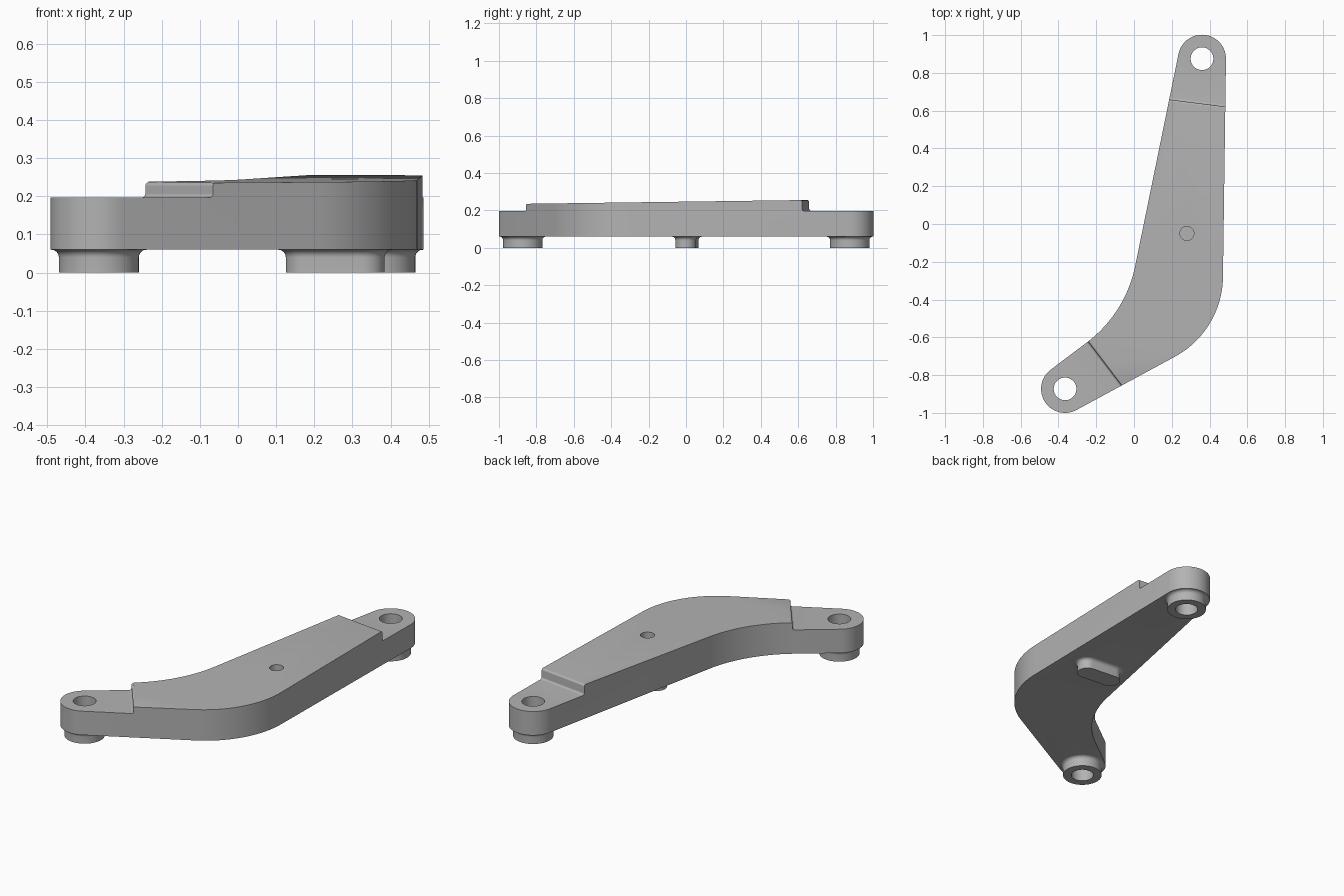
import bpy, bmesh, math
from mathutils import Vector

cube = bpy.data.objects.get("Cube")
if cube:
    bpy.data.objects.remove(cube, do_unlink=True)

BOTTOM, LUG_TOP = 0.06, 0.197
LUGS = [Vector((0.36, 0.875)), Vector((-0.365, -0.873))]
LUG_R = 0.127

grey = bpy.data.materials.new("cast grey")
grey.use_nodes = True
grey.diffuse_color = (0.45, 0.45, 0.45, 1)
grey.node_tree.nodes["Principled BSDF"].inputs["Base Color"].default_value = grey.diffuse_color


def top_z(y):
    return 0.247 + 0.0135 * y


def make_object(name, bm):
    bmesh.ops.recalc_face_normals(bm, faces=bm.faces)
    mesh = bpy.data.meshes.new(name)
    bm.to_mesh(mesh)
    bm.free()
    mesh.materials.append(grey)
    obj = bpy.data.objects.new(name, mesh)
    bpy.context.collection.objects.link(obj)
    return obj


def loft(name, rings):
    """Closed solid through rings of equal point count."""
    bm = bmesh.new()
    loops = [[bm.verts.new(p) for p in ring] for ring in rings]
    n = len(loops[0])
    for a, b in zip(loops, loops[1:]):
        for i in range(n):
            j = (i + 1) % n
            bm.faces.new((a[i], a[j], b[j], b[i]))
    bm.faces.new(loops[0][::-1])
    bm.faces.new(loops[-1])
    return make_object(name, bm)


def arc(centre, radius, start, end, steps):
    angles = [math.radians(start + (end - start) * i / steps) for i in range(steps + 1)]
    return [Vector(centre) + radius * Vector((math.cos(a), math.sin(a))) for a in angles]


def fillet(before, corner, after, length, steps=20):
    d1, d2 = (before - corner).normalized(), (after - corner).normalized()
    half = d1.angle(d2) / 2
    centre = corner + (d1 + d2).normalized() * length / math.cos(half)
    v1 = (corner + d1 * length - centre).normalized()
    v2 = (corner + d2 * length - centre).normalized()
    radius = length * math.tan(half)
    return [centre + v1.slerp(v2, i / steps) * radius for i in range(steps + 1)]


def turned(name, centre, profile, half_length=0.0, tilt=0.0, n=64):
    """Round or slot-shaped solid from (radius, z) pairs."""
    rings = []
    for r, z in profile:
        ring = []
        for i in range(n):
            a = (i + 0.5) / n * 2 * math.pi
            x = r * math.cos(a) + math.copysign(half_length, math.cos(a))
            y = r * math.sin(a)
            ring.append((centre[0] + x * math.cos(tilt) - y * math.sin(tilt),
                         centre[1] + x * math.sin(tilt) + y * math.cos(tilt), z))
        rings.append(ring)
    return loft(name, rings)


def boss_profile(r, flare=0.02):
    curve = arc((r + flare, BOTTOM - flare), flare, 180, 90, 8)
    return [(r, 0)] + [tuple(p) for p in curve] + [(r + flare, BOTTOM + 0.03)]


def step_cutter(name, middle, angle):
    """Removes everything above a lug, leaving a filleted step."""
    r, top = 0.011, top_z(middle[1])
    profile = [Vector((-r, 0.5))]
    profile += arc((-r, top - r), r, 90, 0, 6)
    profile += arc((r, LUG_TOP + r), r, 180, 270, 6)
    profile += [Vector((0.6, LUG_TOP)), Vector((0.6, 0.5))]
    out = Vector((math.cos(angle), math.sin(angle)))
    side = Vector((-out.y, out.x))
    rings = []
    for s in (-0.4, 0.4):
        flat = [Vector(middle) + out * p.x + side * s for p in profile]
        rings.append([(q.x, q.y, p.y) for q, p in zip(flat, profile)])
    return loft(name, rings)


def combine(target, tool, operation):
    tool.hide_render = True
    mod = target.modifiers.new(tool.name, 'BOOLEAN')
    mod.operation, mod.solver, mod.object = operation, 'EXACT', tool
    bpy.context.view_layer.objects.active = target
    bpy.ops.object.modifier_apply(modifier=mod.name)
    bpy.data.objects.remove(tool, do_unlink=True)


# Bent arm body with a sloping top
upper = arc(LUGS[0], LUG_R, -1, 168.3, 28)
lower = arc(LUGS[1], LUG_R, 126.5, 298.5, 28)
inner = fillet(upper[-1], Vector((-0.045, -0.473)), lower[0], 0.256)
outer = fillet(lower[-1], Vector((0.467, -0.567)), upper[0], 0.285)
outline = upper + inner + lower + outer
arm = loft("bent_arm", [[(p.x, p.y, BOTTOM) for p in outline],
                        [(p.x, p.y, top_z(p.y)) for p in outline]])

# Stepped-down lugs
combine(arm, step_cutter("lower_step", (-0.157, -0.735), math.radians(217.3)), 'DIFFERENCE')
combine(arm, step_cutter("upper_step", (0.335, 0.64), math.radians(82.8)), 'DIFFERENCE')

# Flared bosses underneath, with bolt holes through the lugs
for i, c in enumerate(LUGS):
    combine(arm, turned(f"lug_boss_{i}", c, boss_profile(0.105)), 'UNION')
    combine(arm, turned(f"bolt_hole_{i}", c, [(0.06, -0.1), (0.06, 0.5)]), 'DIFFERENCE')

# Slot-shaped pad below and blind hole above the middle
combine(arm, turned("slot_pad", (0.255, 0.005), boss_profile(0.055), 0.075,
                    math.radians(-5)), 'UNION')
combine(arm, turned("blind_hole", (0.28, -0.05), [(0.037, 0.13), (0.037, 0.5)]), 'DIFFERENCE')

# Smooth curved walls, crisp edges
bpy.ops.object.select_all(action='DESELECT')
arm.select_set(True)
bpy.context.view_layer.objects.active = arm
bpy.ops.object.shade_smooth_by_angle(angle=math.radians(30))
